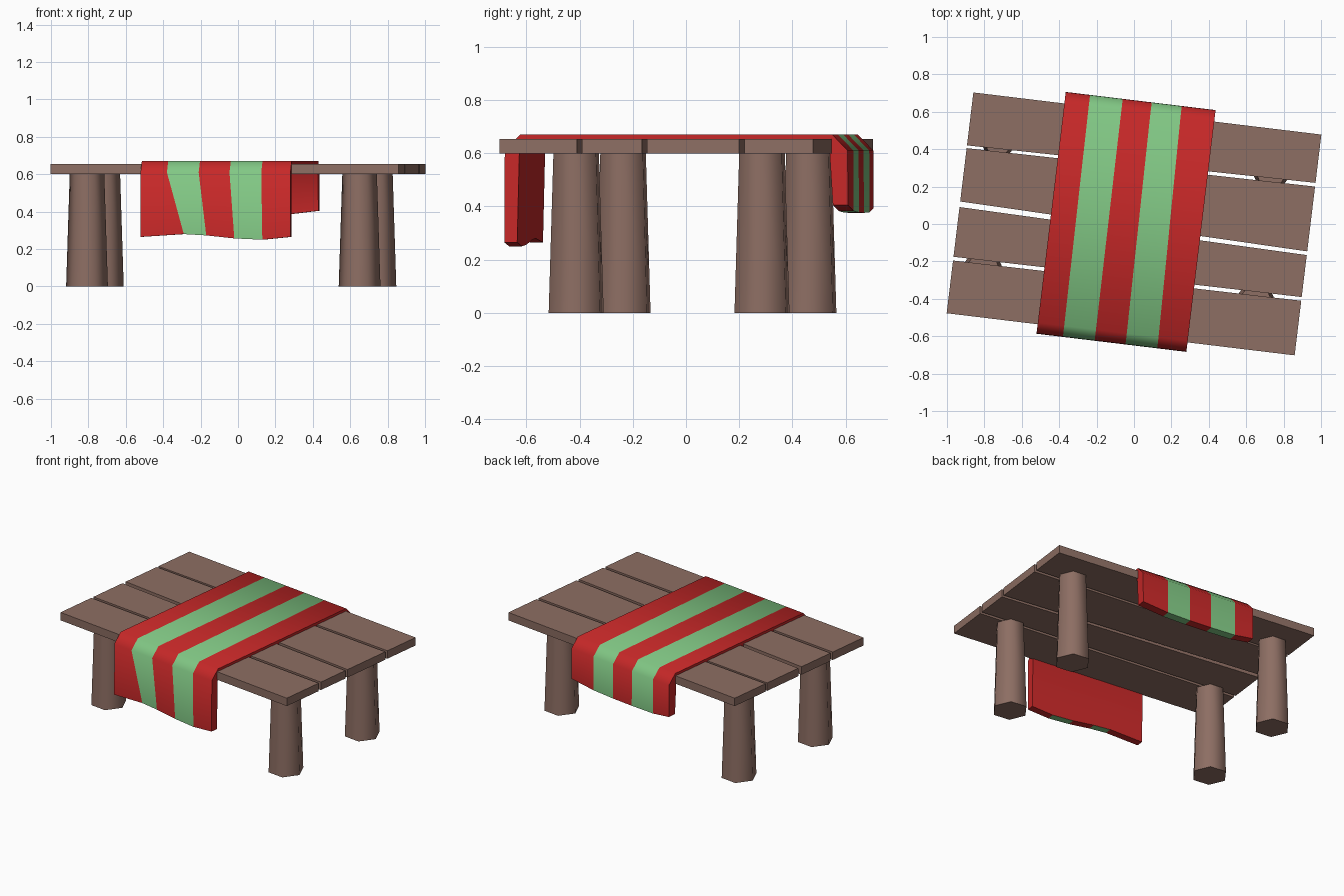
import bpy, bmesh, math
from mathutils import Matrix

if "Cube" in bpy.data.objects:
    bpy.data.objects.remove(bpy.data.objects["Cube"])

TURN = Matrix.Rotation(math.radians(-6.9), 4, 'Z')  # whole table is turned a little


def material(name, rgb):
    m = bpy.data.materials.new(name)
    m.diffuse_color = (*rgb, 1)
    m.use_nodes = True
    m.node_tree.nodes["Principled BSDF"].inputs["Base Color"].default_value = m.diffuse_color
    return m


WOOD = material("brown wood", (0.267, 0.156, 0.125))
RED = material("red cloth", (0.565, 0.021, 0.021))
GREEN = material("green cloth", (0.220, 0.571, 0.231))


def finish(name, bm, mats, smooth=None):
    bmesh.ops.recalc_face_normals(bm, faces=bm.faces)
    bm.transform(TURN)
    me = bpy.data.meshes.new(name)
    bm.to_mesh(me)
    bm.free()
    for m in mats:
        me.materials.append(m)
    ob = bpy.data.objects.new(name, me)
    bpy.context.collection.objects.link(ob)
    if smooth:
        bpy.ops.object.select_all(action='DESELECT')
        ob.select_set(True)
        bpy.context.view_layer.objects.active = ob
        bpy.ops.object.shade_smooth_by_angle(angle=math.radians(smooth))
    return ob


# Table top: four uneven planks (left low, left high, right low, right high)
planks = [(0.310, 0.595, 0.335, 0.595), (0.008, 0.295, -0.034, 0.315),
          (-0.290, -0.022, -0.280, -0.054), (-0.594, -0.310, -0.594, -0.300)]
for i, (ll, lh, rl, rh) in enumerate(planks):
    bm = bmesh.new()
    outline = [(-0.937, ll), (0.937, rl), (0.937, rh), (-0.937, lh)]
    face = bm.faces.new([bm.verts.new((x, y, 0.60)) for x, y in outline])
    ext = bmesh.ops.extrude_face_region(bm, geom=[face])
    bmesh.ops.translate(bm, vec=(0, 0, 0.054),
                        verts=[v for v in ext['geom'] if isinstance(v, bmesh.types.BMVert)])
    finish(f"plank_{i + 1}", bm, [WOOD])

# Legs: tapered six-sided posts
for sy, depth in ((-1, "front"), (1, "back")):
    for sx, side in ((-1, "left"), (1, "right")):
        bm = bmesh.new()
        bmesh.ops.create_cone(bm, cap_ends=True, segments=6, radius1=0.1125, radius2=0.093,
                              depth=0.602, matrix=Matrix.Rotation(math.radians(30), 4, 'Z'))
        # put a corner on the long axis of the table
        if max(v.co.x for v in bm.verts) < 0.111:
            bm.transform(Matrix.Rotation(math.radians(30), 4, 'Z'))
        bm.transform(Matrix.Translation((-0.039 + 0.734 * sx, 0.02 + 0.352 * sy, 0.301)))
        finish(f"{depth}_{side}_leg", bm, [WOOD], 65)

# Table runner: stripe edges across, at front hem, front, back and back hem
front_hem = [-0.447, -0.214, -0.093, 0.058, 0.209, 0.360]
front_u = [-0.447, -0.305, -0.134, 0.032, 0.203, 0.360]
back_u = [-0.447, -0.316, -0.140, 0.016, 0.178, 0.360]
front_z = [0.265, 0.280, 0.273, 0.257, 0.250, 0.265]
back_z = [0.395, 0.378, 0.376, 0.377, 0.383, 0.405]

bm = bmesh.new()
rings = []
for k in range(6):
    us = [front_hem[k], front_u[k], front_u[k], back_u[k], back_u[k], back_u[k]]
    outer = [(-0.645, front_z[k]), (-0.643, 0.61), (-0.585, 0.671),
             (0.597, 0.671), (0.656, 0.61), (0.657, back_z[k])]
    inner = [(-0.596, front_z[k]), (-0.588, 0.60), (-0.57, 0.62),
             (0.57, 0.62), (0.588, 0.60), (0.600, back_z[k])]
    rings.append(([bm.verts.new((u, *p)) for u, p in zip(us, outer)],
                  [bm.verts.new((u, *p)) for u, p in zip(us, inner)]))

for k in range(5):
    (o1, i1), (o2, i2) = rings[k], rings[k + 1]
    stripe = k % 2
    for j in range(5):
        bm.faces.new((o1[j], o2[j], o2[j + 1], o1[j + 1])).material_index = stripe
        bm.faces.new((i1[j], i1[j + 1], i2[j + 1], i2[j]))
    for j in (0, 5):  # hems
        bm.faces.new((o1[j], i1[j], i2[j], o2[j])).material_index = stripe
for o, i in (rings[0], rings[-1]):  # side edges
    for j in range(5):
        bm.faces.new((o[j], o[j + 1], i[j + 1], i[j]))
finish("table_runner", bm, [RED, GREEN], 55)
